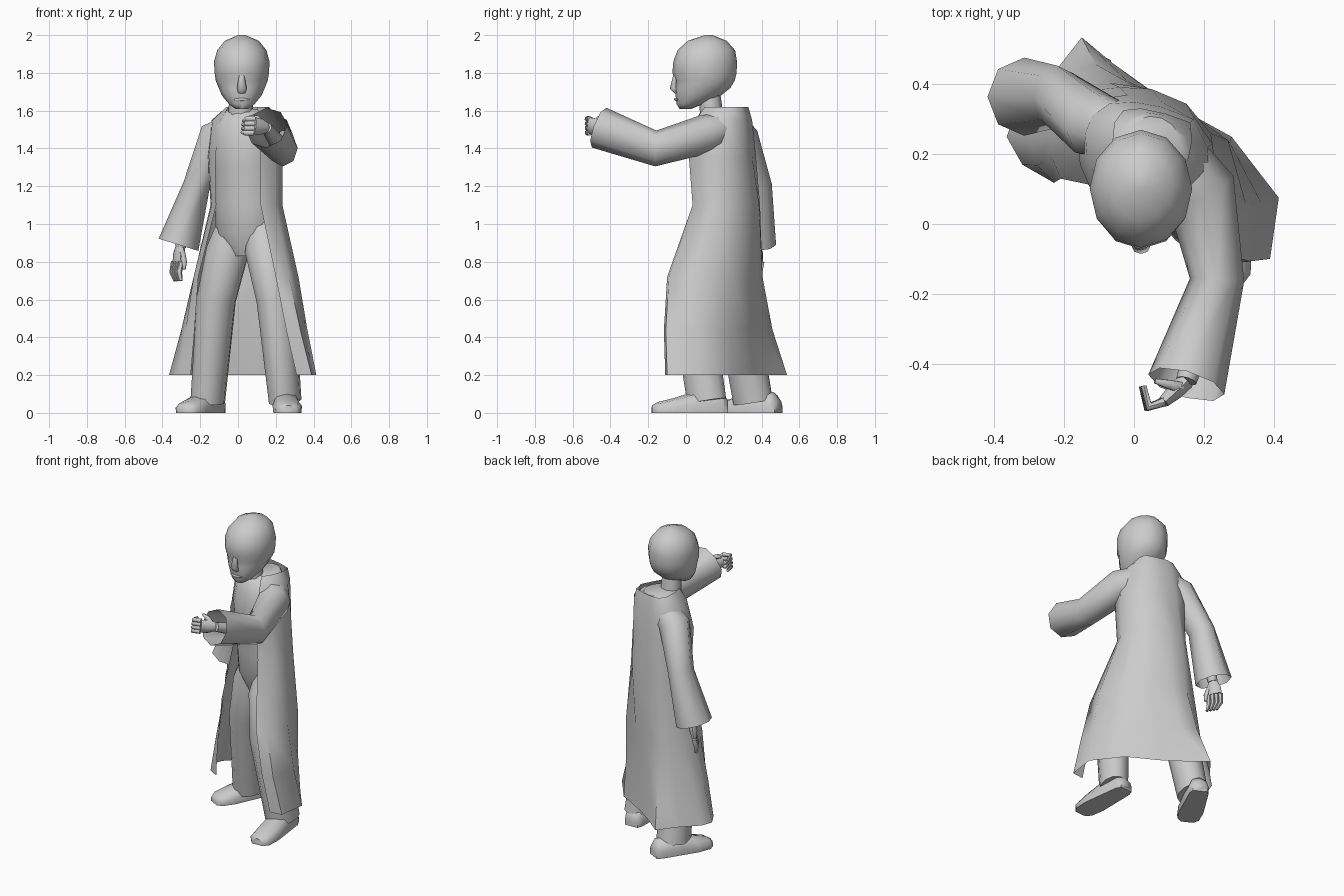
import bpy, bmesh, math
from mathutils import Vector as V


def loft(name, rings, closed=True, caps=True, angle=60):
    """Skin a list of equal-length rings into one object."""
    bm = bmesh.new()
    rows = [[bm.verts.new(p) for p in r] for r in rings]
    n = len(rows[0])
    for a, b in zip(rows, rows[1:]):
        for i in range(n if closed else n - 1):
            j = (i + 1) % n
            bm.faces.new((a[i], a[j], b[j], b[i]))
    if caps:
        bm.faces.new(rows[0][::-1])
        bm.faces.new(rows[-1])
    bmesh.ops.recalc_face_normals(bm, faces=bm.faces)
    me = bpy.data.meshes.new(name)
    bm.to_mesh(me)
    bm.free()
    ob = bpy.data.objects.new(name, me)
    bpy.context.collection.objects.link(ob)
    bpy.ops.object.select_all(action='DESELECT')
    bpy.context.view_layer.objects.active = ob
    ob.select_set(True)
    bpy.ops.object.shade_smooth_by_angle(angle=math.radians(angle))
    return ob


def oval(c, u, v, n):
    return [V(c) + u * math.cos(2 * math.pi * i / n) + v * math.sin(2 * math.pi * i / n)
            for i in range(n)]


def tube(name, path, radii, side=(1, 0, 0), n=8, caps=True):
    """Loft ovals along a path; radii are numbers or (along side, across) pairs."""
    path = [V(p) for p in path]
    rings = []
    for i, p in enumerate(path):
        if i in (0, len(path) - 1):
            k = max(i, 1)
            t = (path[k] - path[k - 1]).normalized()
        else:
            t = ((path[i + 1] - p).normalized() + (p - path[i - 1]).normalized()).normalized()
        s = V(side)
        u = (s - t * s.dot(t)).normalized()
        r = radii[i]
        a, b = r if isinstance(r, tuple) else (r, r)
        rings.append(oval(p, u * a, t.cross(u) * b, n))
    return loft(name, rings, caps=caps)


# Head: rings of (z, front y, back y, half width)
head = [(1.61, -.035, .03, .035), (1.635, -.05, .09, .068), (1.68, -.055, .185, .105),
        (1.72, -.06, .235, .122), (1.76, -.055, .258, .138), (1.80, -.072, .268, .144),
        (1.86, -.067, .27, .147), (1.92, -.045, .26, .13), (1.97, .01, .215, .09),
        (2.0, .10, .14, .02)]
loft("head", [oval((.02, (a + b) / 2, z), V((w, 0, 0)), V((0, (b - a) / 2, 0)), 12)
              for z, a, b, w in head])
tube("nose", [(.02, -.058, 1.785), (.02, -.066, 1.72), (.02, -.05, 1.695)],
     [(.014, .01), (.026, .02), (.02, .01)], n=8)
tube("lips", [(-.02, -.045, 1.658), (.02, -.056, 1.66), (.06, -.045, 1.658)],
     [.004, .008, .004], side=(0, 0, 1), n=6)
tube("neck", [(.015, .14, 1.52), (.015, .125, 1.70)], [(.07, .065), (.06, .055)])

# Shirt and trouser top, turned away from the facing direction of the head
turn = math.radians(-20)
ux, uy = V((math.cos(turn), math.sin(turn), 0)), V((-math.sin(turn), math.cos(turn), 0))
torso = [(.83, .045, .19, .09, .08), (.95, .05, .2, .17, .145), (1.1, .05, .205, .175, .16),
         (1.3, .045, .19, .175, .162), (1.42, .04, .18, .18, .162), (1.52, .04, .185, .175, .142),
         (1.585, .04, .195, .12, .125), (1.61, .045, .21, .09, .1)]
loft("torso", [oval((x, y, z), ux * a, uy * b, 16) for z, x, y, a, b in torso])

# Long coat, open at the front: outlines from collar to hem
collar = [(.1, .1), (.13, .14), (.155, .19), (.165, .24), (.16, .29), (.09, .315),
          (.02, .33), (-.03, .325), (-.055, .29), (-.06, .24), (-.06, .2), (-.05, .14)]
shoulder = [(.12, .05), (.18, .08), (.215, .14), (.21, .22), (.17, .30), (.08, .335),
            (0, .35), (-.07, .345), (-.12, .31), (-.14, .26), (-.135, .2), (-.09, .12)]
chest = [(.12, .015), (.2, .06), (.235, .15), (.225, .23), (.17, .31), (.08, .35),
         (-.02, .37), (-.09, .36), (-.135, .31), (-.16, .25), (-.155, .17), (-.12, .09)]
waist = [(.12, .035), (.2, .08), (.235, .16), (.22, .26), (.15, .345), (.05, .387),
         (-.04, .392), (-.1, .36), (-.13, .31), (-.145, .25), (-.14, .18), (-.115, .11)]
knee = [(.2, -.1), (.27, -.09), (.32, .06), (.27, .24), (.13, .34), (.02, .385),
        (-.07, .405), (-.15, .38), (-.2, .32), (-.235, .26), (-.235, .19), (-.21, .13)]
hem = [(.31, -.11), (.39, -.10), (.415, .075), (.28, .25), (.08, .36), (-.06, .46),
       (-.15, .535), (-.24, .42), (-.34, .32), (-.365, .25), (-.32, .17), (-.25, .13)]
low = [V(a).lerp(V(b), .5) + V((0, -.012)) for a, b in zip(knee, hem)]
loft("coat", [[(p[0], p[1], z) for p in r] for r, z in
              ((collar, 1.62), (shoulder, 1.55), (chest, 1.36), (waist, 1.1),
               (knee, .72), (low, .44), (hem, .2))], closed=False, caps=False)

# Trouser legs
tube("left_leg", [(.115, .18, 1.08), (.145, .1, .86), (.2, .03, .6), (.25, .11, .06)],
     [.06, (.11, .115), (.102, .115), (.083, .11)], side=ux, n=12)
tube("right_leg", [(-.02, .22, 1.08), (-.055, .23, .86), (-.115, .26, .6), (-.16, .355, .06)],
     [.06, (.115, .115), (.105, .11), (.09, .11)], side=ux, n=12)


# Shoes: flat-soled sections from heel to toe
def shoe(name, heel, toe):
    heel, toe = V((*heel, 0)), V((*toe, 0))
    s = (toe - heel).normalized().cross(V((0, 0, 1)))
    rings = []
    for t, w, h in ((0, .045, .07), (.08, .06, .11), (.42, .07, .115), (.7, .078, .08),
                    (.92, .068, .058), (1, .04, .04)):
        c = heel.lerp(toe, t)
        rings.append([c + s * (k * w) + V((0, 0, f * h)) for k, f in
                      ((-.95, 0), (-1, .45), (-.7, .85), (0, 1), (.7, .85), (1, .45), (.95, 0))])
    loft(name, rings)


shoe("left_shoe", (.245, .22), (.268, -.18))
shoe("right_shoe", (-.105, .49), (-.285, .155))

# Wide sleeves, open at the cuff
tube("left_sleeve", [(.1, .22, 1.51), (.19, .1, 1.475), (.238, -.16, 1.40), (.15, -.46, 1.51)],
     [.085, .103, (.078, .095), (.113, .112)], caps=False)
tube("right_sleeve", [(-.03, .26, 1.51), (-.115, .285, 1.46), (-.22, .365, 1.2), (-.315, .365, .89)],
     [.08, .098, (.072, .09), (.11, .112)], caps=False)


# Hands: flattened palm, four jointed fingers and a thumb
def hand(side, arm, wrist, knuckle, joint, tip, spread, thumb):
    wrist, knuckle, joint, tip, s = map(V, (wrist, knuckle, joint, tip, spread))
    s.normalize()
    tube(side + "_forearm", [arm, wrist], [.045, .03], side=s)
    tube(side + "_palm", [wrist, wrist.lerp(knuckle, .5), knuckle],
         [(.03, .024), (.044, .024), (.044, .017)], side=s)
    for i in range(4):
        o = s * (.025 * (i - 1.5))
        tube(f"{side}_finger_{i}", [knuckle + o, joint + o, tip + o * .8],
             [.015, .014, .009], side=s, n=6)
    tube(side + "_thumb", [wrist.lerp(knuckle, .3) + s * .02, *thumb], [.018, .015, .008], side=s, n=6)


hand("left", (.21, -.25, 1.43), (.15, -.45, 1.51), (.085, -.51, 1.52), (.04, -.525, 1.52),
     (.025, -.465, 1.515), (.1, 0, 1), [(.1, -.46, 1.56), (.06, -.45, 1.57)])
hand("right", (-.26, .365, 1.05), (-.305, .37, .88), (-.32, .37, .80), (-.33, .36, .745),
     (-.317, .345, .70), (.5, -.8, 0), [(-.285, .33, .80), (-.285, .325, .76)])
